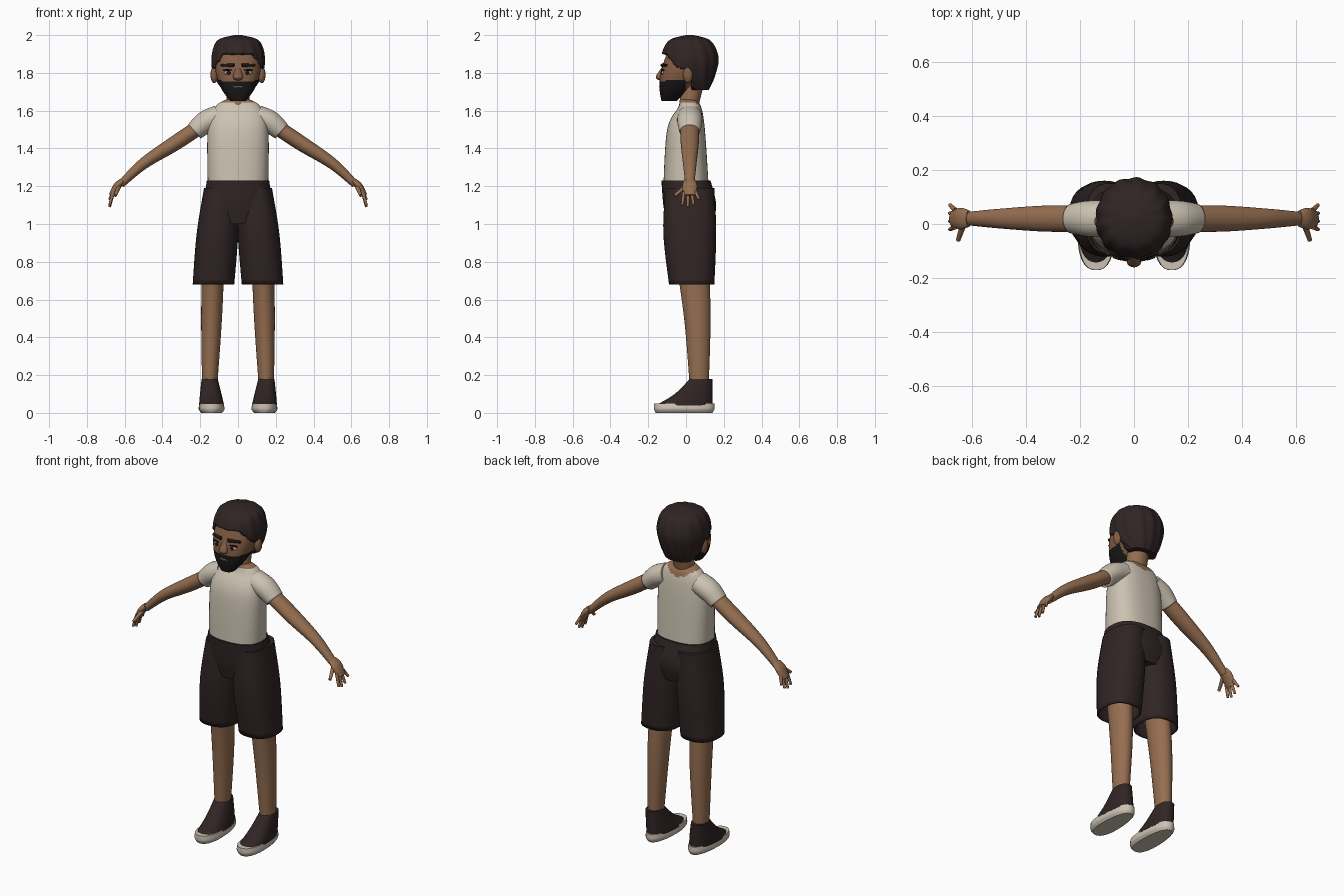
import bpy, bmesh, math
from mathutils import Vector

if "Cube" in bpy.data.objects:
    bpy.data.objects.remove(bpy.data.objects["Cube"])


def material(name, *colour):
    mat = bpy.data.materials.new(name)
    mat.use_nodes = True
    mat.diffuse_color = (*colour, 1)
    shader = next(node for node in mat.node_tree.nodes if node.type == 'BSDF_PRINCIPLED')
    shader.inputs["Base Color"].default_value = (*colour, 1)
    return mat


SKIN = material("skin", .3, .155, .08)
FACE = material("face_skin", .23, .11, .06)
CREAM = material("cream_cloth", .6, .54, .44)
DARK = material("dark_brown", .03, .018, .018)
BLACK = material("black_hair", .01, .008, .008)
PALE = material("pale_grey", .4, .36, .3)


def finish(part, mats):
    for mat in mats:
        part.data.materials.append(mat)
    bpy.ops.object.select_all(action='DESELECT')
    part.select_set(True)
    bpy.context.view_layer.objects.active = part
    bpy.ops.object.shade_smooth_by_angle(angle=math.radians(50))


def smooth_rows(rows, steps):
    """Catmull-Rom interpolation between sections."""
    fine = []
    padded = [rows[0], *rows, rows[-1]]
    for before, start, end, after in zip(padded, padded[1:], padded[2:], padded[3:]):
        for step in range(steps):
            t = step / steps
            blend = t * t * (3 - 2 * t)
            rise, fall = t * (1 - t) ** 2 / 2, t * t * (1 - t) / 2
            fine.append([p + (q - p) * blend + (q - o) * rise - (r - p) * fall
                         for o, p, q, r in zip(before, start, end, after)])
    return fine + [rows[-1]]


def loft(name, rows, *mats, side=1, sides=32, steps=6, square=2, level=True, toe=0,
         wave=None, hem=0, drop=None, rule=None):
    """Skin superellipse sections given as x, y, z, half width, half depth."""
    rows = smooth_rows(rows, steps)
    mids = [Vector((side * x, y, z)) for x, y, z, *size in rows]
    bm = bmesh.new()
    rings = []
    for i, (mid, row) in enumerate(zip(mids, rows)):
        across, deep = Vector((1, 0, 0)), Vector((0, 1, 0))
        if not level:
            along = mids[min(i + 1, len(mids) - 1)] - mids[max(i - 1, 0)]
            across = along.cross(deep).normalized()
            deep = across.cross(along.normalized())
        ring = []
        for j in range(sides):
            angle = math.tau * j / sides
            c, s = math.cos(angle), math.sin(angle)
            reach = (abs(c) ** square + abs(s) ** square) ** (-1 / square)
            if wave:
                reach *= wave(angle, mid.z)
            width = row[-2] * (1 - toe * (1 + s))
            ring.append(bm.verts.new(mid + across * width * c * reach + deep * row[-1] * s * reach))
        rings.append(ring)
    for low, high in zip(rings, rings[1:]):
        for j in range(sides):
            bm.faces.new((low[j - 1], low[j], high[j], high[j - 1]))
    first = bm.faces.new(rings[0])
    bm.faces.new(rings[-1])
    bmesh.ops.recalc_face_normals(bm, faces=bm.faces)
    gone = [face for face in bm.faces if drop and drop(face.calc_center_median())]
    if hem and not drop:
        gone = [first]
    if gone:
        bmesh.ops.delete(bm, geom=gone, context='FACES')
    if rule:
        for face in bm.faces:
            face.material_index = rule(face.calc_center_median())
    mesh = bpy.data.meshes.new(name)
    bm.to_mesh(mesh)
    bm.free()
    part = bpy.data.objects.new(name, mesh)
    bpy.context.collection.objects.link(part)
    if hem:
        solid = part.modifiers.new("hem", 'SOLIDIFY')
        solid.thickness, solid.offset = hem, -1
    finish(part, mats)


def stack(name, rows, *mats, x=(0, 0), **options):
    """Level sections as z, y, half width, half depth; x runs from bottom to top."""
    low, high = rows[0][0], rows[-1][0]
    full = [(x[0] + (x[1] - x[0]) * (z - low) / (high - low), y, z, w, d) for z, y, w, d in rows]
    loft(name, full, *mats, **options)


def limb(name, rows, mat, depth, **options):
    """Sections across a path as x, z, radius."""
    loft(name, [(x, .02, z, r, r * depth) for x, z, r in rows], mat, level=False, **options)


def rod(name, start, end, radius, mat, side):
    tip = radius * .7
    loft(name, [(*start, radius, radius), (*end, tip, tip)], mat, side=side, sides=12, level=False)


def ball(name, place, size, mat, side=1):
    x, y, z = place
    bpy.ops.mesh.primitive_uv_sphere_add(segments=20, ring_count=12, location=(side * x, y, z))
    part = bpy.context.object
    part.name, part.scale = name, size
    finish(part, [mat])


# Shirt with a neckline that dips at the nape, neck and shorts top
def neckline(c):
    return c.z > 1.64 or (c.y > .02 and c.z > 1.59 + .6 * abs(c.x))


stack("shirt", [(1.2, 0, .16, .12), (1.5, 0, .16, .1), (1.62, .02, .12, .06), (1.66, .01, .06, .04)],
      CREAM, SKIN, sides=48, steps=8, square=2.5, rule=neckline)
stack("neck", [(1.6, .01, .06, .05), (1.76, .04, .06, .06)], SKIN)
stack("shorts_hips", [(1, .02, .15, .12), (1.1, .02, .18, .14), (1.23, 0, .165, .13)],
      DARK, square=2.5)

for side, tag in ((1, "left_"), (-1, "right_")):
    # Legs and shoes
    stack(tag + "shorts_leg", [(.68, .03, .11, .12), (.95, .02, .11, .14), (1.19, .02, .09, .13)],
          DARK, x=(.13, .09), side=side, square=2.4, hem=.01)
    stack(tag + "leg", [(.14, .07, .04, .05), (.5, .06, .055, .07), (.85, .03, .06, .09)],
          SKIN, x=(.15, .13), side=side)
    stack(tag + "shoe_sole", [(0, -.01, .06, .15), (.02, -.01, .075, .16), (.05, -.01, .07, .16)],
          CREAM, x=(.14, .14), side=side, square=2.4, toe=.1)
    stack(tag + "shoe_upper", [(.04, -.01, .07, .15), (.1, .04, .06, .1), (.18, .08, .045, .06)],
          DARK, x=(.14, .15), side=side, square=2.3, toe=.05)

    # Sleeves, arms and hands
    limb(tag + "sleeve", [(.23, 1.49, .05), (.17, 1.54, .06), (.1, 1.57, .06)],
         CREAM, 1.1, side=side, hem=.01)
    limb(tag + "arm", [(.18, 1.53, .04), (.33, 1.43, .04), (.5, 1.32, .03), (.62, 1.21, .02)],
         SKIN, 1.2, side=side)
    limb(tag + "palm", [(.61, 1.23, .015), (.64, 1.2, .02), (.67, 1.15, .015)],
         SKIN, 2, side=side)
    for i, finger in enumerate(("index", "middle", "ring", "little")):
        spread = .02 * (i - 1)
        rod(tag + finger + "_finger", (.66, .01 + spread, 1.17),
            (.68, .01 + spread * 1.5, 1.09 + .01 * (i - 1) ** 2), .01, SKIN, side)
    rod(tag + "thumb", (.63, 0, 1.2), (.65, -.06, 1.15), .012, SKIN, side)

    # Ears, eyes and brows
    ball(tag + "ear", (.126, .01, 1.79), (.02, .026, .044), FACE, side)
    ball(tag + "eye", (.05, -.12, 1.8), (.024, .01, .012), PALE, side)
    ball(tag + "iris", (.05, -.13, 1.8), (.01, .004, .01), BLACK, side)
    ball(tag + "eyelid", (.05, -.12, 1.815), (.03, .012, .005), BLACK, side)
    rod(tag + "eyebrow", (.02, -.125, 1.84), (.09, -.105, 1.84), .01, BLACK, side)


# Head with a beard along the jaw
def beard(c):
    return c.y < 0 and c.z < 1.755 + .25 * max(0, abs(c.x) - .075)


stack("head", [(1.65, -.09, .04, .04), (1.72, -.06, .09, .08), (1.82, -.01, .12, .12),
               (1.93, .01, .11, .1)],
      FACE, BLACK, sides=72, steps=16, square=2.5, rule=beard)
stack("nose", [(1.84, -.11, .01, .01), (1.78, -.14, .026, .02), (1.76, -.13, .015, .01)], FACE)
ball("lips", (0, -.127, 1.726), (.046, .014, .014), FACE)
ball("teeth", (0, -.13, 1.727), (.034, .013, .006), PALE)


# Hair, a wavy cap cut back from the face
def off_face(c):
    hairline = 1.9 - 1.6 * max(0, abs(c.x) - .085)
    return c.z < hairline and c.y < .03 and (c.y < -.03 or c.z < 1.82)


def locks(angle, z):
    return 1 + .02 * math.sin(13 * angle + 14 * z)


stack("hair", [(1.71, .07, .08, .05), (1.78, .02, .125, .13), (1.88, .02, .14, .15),
               (1.97, .02, .11, .11), (2, .02, .02, .02)],
      DARK, sides=96, steps=14, square=2.1, wave=locks, hem=.02, drop=off_face)
